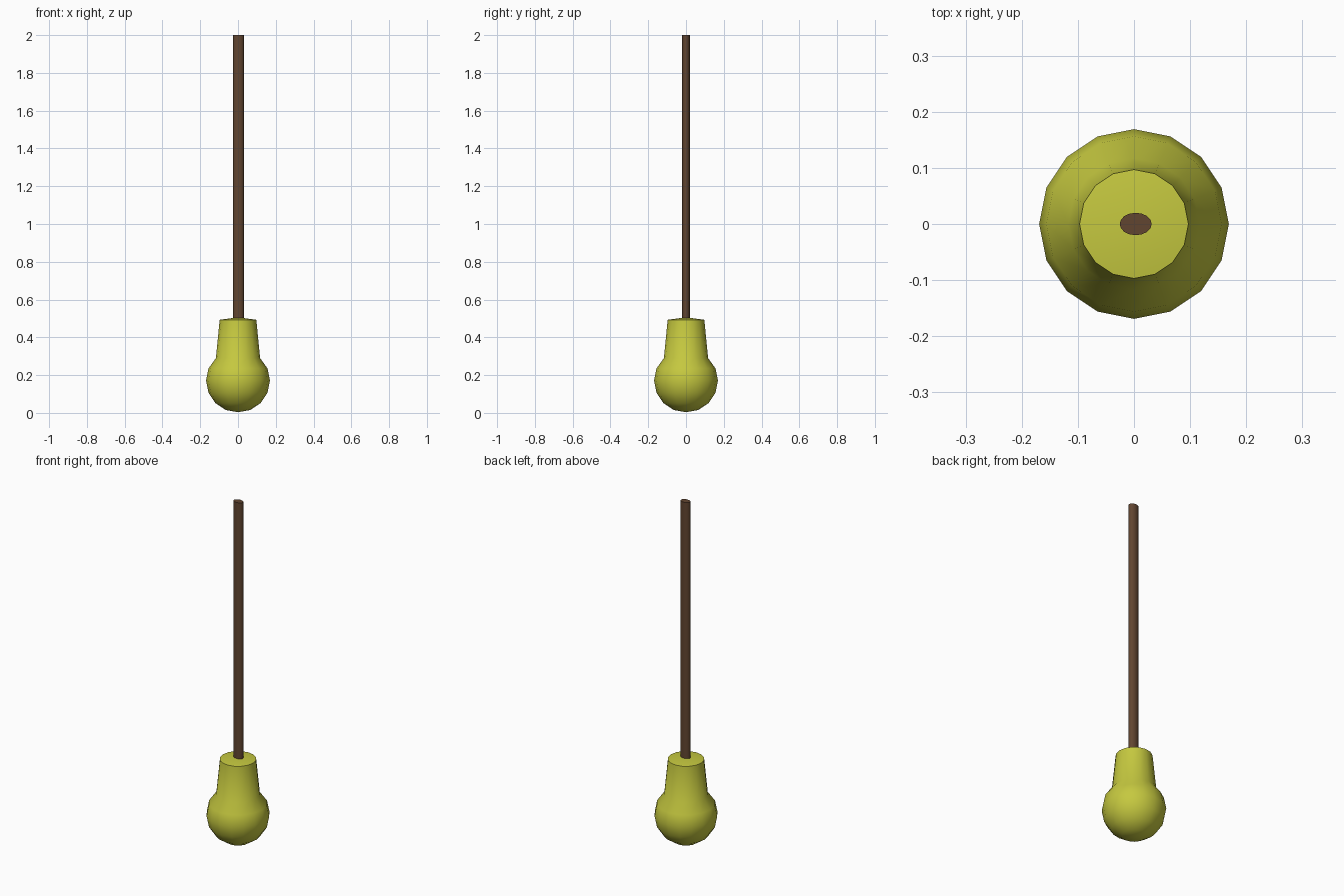
import bpy, bmesh
from math import cos, sin, pi, radians

if "Cube" in bpy.data.objects:
    bpy.data.objects.remove(bpy.data.objects["Cube"])

def material(name, color):
    m = bpy.data.materials.new(name)
    m.diffuse_color = color
    m.use_nodes = True
    m.node_tree.nodes["Principled BSDF"].inputs["Base Color"].default_value = m.diffuse_color
    return m

def lathe(name, profile, sides, mat, scale=(1, 1), cx=0.0, angle=40):
    """Revolve (radius, z) points around z; zero radius makes a pole."""
    bm = bmesh.new()
    rings = []
    for r, z in profile:
        n = 1 if r == 0 else sides
        rings.append([bm.verts.new((cx + r * scale[0] * cos(2 * pi * i / sides),
                                    r * scale[1] * sin(2 * pi * i / sides), z))
                      for i in range(n)])
    for a, b in zip(rings, rings[1:]):
        for i in range(sides):
            j = (i + 1) % sides
            if len(a) == 1:
                bm.faces.new((a[0], b[j], b[i]))
            elif len(b) == 1:
                bm.faces.new((a[i], a[j], b[0]))
            else:
                bm.faces.new((a[i], a[j], b[j], b[i]))
    for ring, flip in ((rings[0], True), (rings[-1], False)):
        if len(ring) > 1:
            bm.faces.new(ring[::-1] if flip else ring)
    me = bpy.data.meshes.new(name)
    bm.to_mesh(me)
    bm.free()
    me.materials.append(mat)
    ob = bpy.data.objects.new(name, me)
    bpy.context.collection.objects.link(ob)
    bpy.context.view_layer.objects.active = ob
    ob.select_set(True)
    bpy.ops.object.shade_smooth_by_angle(angle=radians(angle))
    ob.select_set(False)
    return ob

yellow = material("yellow_green", (0.56, 0.58, 0.05, 1))
brown = material("brown", (0.12, 0.06, 0.03, 1))

# Round bulb flowing into a tapered neck with a slightly domed top
R, C = 0.169, 0.171
bulb = [(0, 0.004)] + [(R * sin(pi * k / 8), C - R * cos(pi * k / 8)) for k in range(1, 6)]
lathe("pull_bulb", bulb + [(0.117, 0.29), (0.097, 0.493), (0, 0.506)], 16, yellow)

# Flattened cord rising from the neck
lathe("cord", [(1, 0.48), (1, 2.0)], 16, brown, scale=(0.0285, 0.02), cx=0.003)
